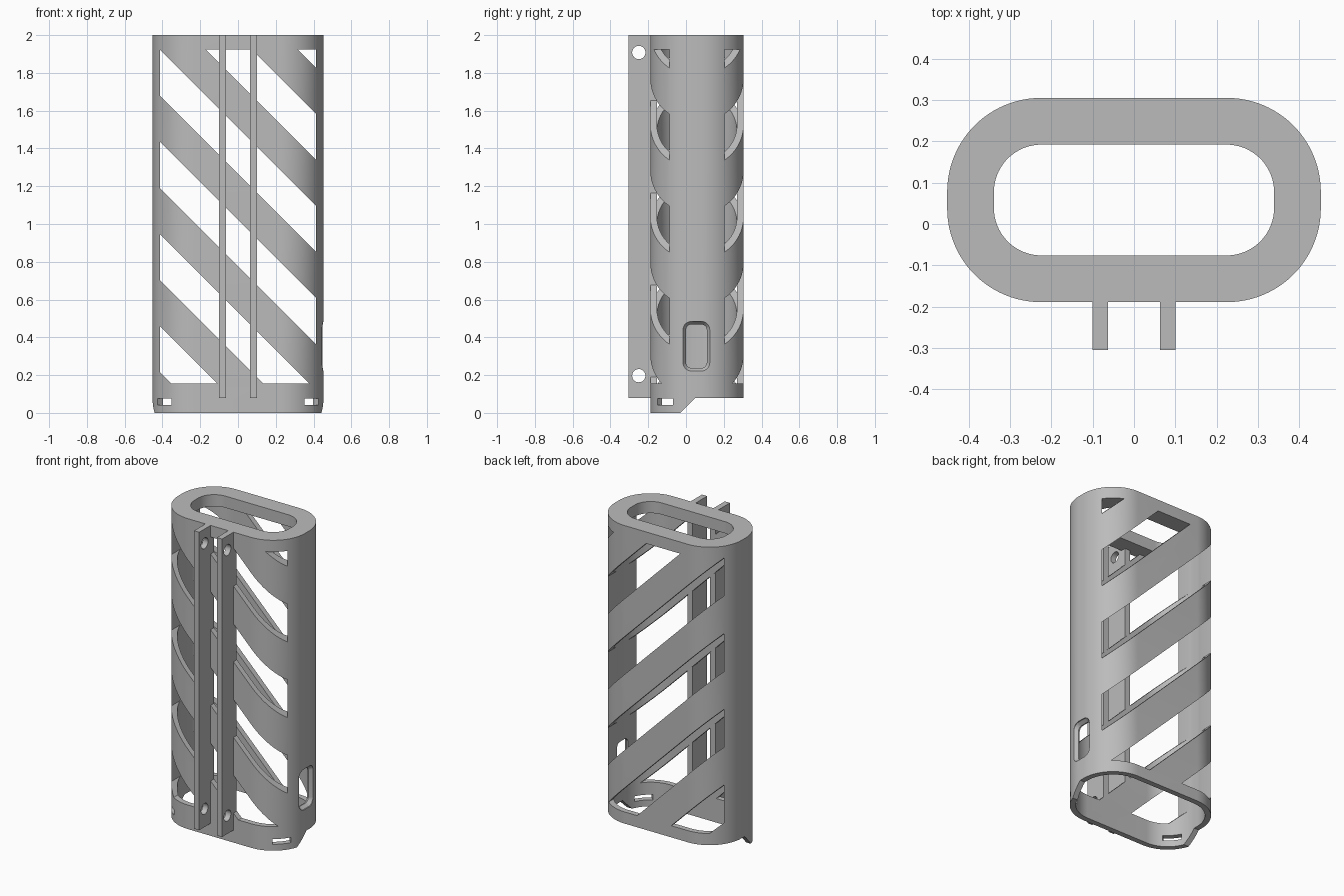
import bpy, bmesh, math
from mathutils import Vector, Matrix

old = bpy.data.objects.get("Cube")
if old:
    bpy.data.objects.remove(old, do_unlink=True)

GREY = (0.5, 0.5, 0.5, 1)
grey = bpy.data.materials.new("plain_grey")
grey.use_nodes = True
grey.diffuse_color = GREY
grey.node_tree.nodes["Principled BSDF"].inputs["Base Color"].default_value = GREY

TOP, SKIRT, MID_Y = 2.0, 0.08, 0.058
HALF_X, HALF_Y, RADIUS, WALL = 0.452, 0.247, 0.227, 0.035


def add_object(name, bm):
    bmesh.ops.recalc_face_normals(bm, faces=bm.faces)
    mesh = bpy.data.meshes.new(name)
    bm.to_mesh(mesh)
    bm.free()
    mesh.materials.append(grey)
    obj = bpy.data.objects.new(name, mesh)
    bpy.context.collection.objects.link(obj)
    return obj


def loft(name, rings):
    """Closed solid through equal-length rings of points."""
    bm = bmesh.new()
    rows = [[bm.verts.new(p) for p in ring] for ring in rings]
    n = len(rows[0])
    for a, b in zip(rows, rows[1:]):
        for i in range(n):
            j = (i + 1) % n
            bm.faces.new((a[i], a[j], b[j], b[i]))
    bm.faces.new(rows[0])
    bm.faces.new(rows[-1])
    return add_object(name, bm)


def rounded(hx, hy, r, steps=24):
    pts = []
    for k, (sx, sy) in enumerate(((1, 1), (-1, 1), (-1, -1), (1, -1))):
        for i in range(steps + 1):
            a = (k + i / steps) * math.pi / 2
            pts.append((sx * (hx - r) + r * math.cos(a), sy * (hy - r) + r * math.sin(a)))
    return pts


def upright(name, hx, hy, r, z0, z1):
    pts = rounded(hx, hy, r)
    return loft(name, [[(x, y + MID_Y, z) for x, y in pts] for z in (z0, z1)])


def along_x(name, pts, x0, x1):
    return loft(name, [[(x, y, z) for y, z in pts] for x in (x0, x1)])


def carve(obj, cutters):
    """Subtract the cutters, keep the result and drop the helpers."""
    for c in cutters:
        c.hide_render = True
        m = obj.modifiers.new(c.name, "BOOLEAN")
        m.operation, m.solver, m.object = "DIFFERENCE", "EXACT", c
    bpy.context.view_layer.update()
    deps = bpy.context.evaluated_depsgraph_get()
    mesh = bpy.data.meshes.new_from_object(obj.evaluated_get(deps))
    obj.modifiers.clear()
    obj.data = mesh
    for c in cutters:
        bpy.data.objects.remove(c, do_unlink=True)
    bpy.ops.object.select_all(action="DESELECT")
    obj.select_set(True)
    bpy.context.view_layer.objects.active = obj
    bpy.ops.object.shade_smooth_by_angle(angle=math.radians(25))


# Diagonal slits, trimmed to a rectangle and cut straight through front and back
def slit_cutter():
    bm = bmesh.new()
    pitch, height = 0.4875, 0.244
    for k in range(-3, 4):
        low = 1.265 + k * pitch
        bm.faces.new([bm.verts.new((x, -0.6, c - x)) for x, c in
                      ((-1, low), (1, low), (1, low + height), (-1, low + height))])
    for co, no in (((0.414, 0, 0), (1, 0, 0)), ((-0.414, 0, 0), (-1, 0, 0)),
                   ((0, 0, 1.925), (0, 0, 1)), ((0, 0, 0.155), (0, 0, -1))):
        bmesh.ops.bisect_plane(bm, geom=bm.verts[:] + bm.edges[:] + bm.faces[:],
                               plane_co=co, plane_no=no, clear_outer=True)
    ext = bmesh.ops.extrude_face_region(bm, geom=bm.faces[:])["geom"]
    bmesh.ops.translate(bm, vec=(0, 1.2, 0),
                        verts=[v for v in ext if isinstance(v, bmesh.types.BMVert)])
    return add_object("slit_cutter", bm)


# Small slots through the front corners of the skirt
def corner_slot(side):
    bm = bmesh.new()
    turn = Matrix.Rotation(-side * math.radians(42), 4, "Z")
    place = Matrix.Translation((side * 0.388, -0.11, 0.058))
    bmesh.ops.create_cube(bm, size=1, matrix=place @ turn @ Matrix.Diagonal((0.16, 0.11, 0.034, 1)))
    return add_object("corner_slot_cutter", bm)


# Side window with a flared rim
def window_cutter():
    rings = []
    for x, grow in ((0.3, 0), (0.424, 0), (0.446, 0.016), (0.5, 0.016)):
        pts = rounded(0.055 + grow, 0.115 + grow, 0.028 + grow, 8)
        rings.append([(x, u + 0.055, v + 0.353) for u, v in pts])
    return loft("window_cutter", rings)


# Hollow body with its top rim
body = upright("body_shell", HALF_X, HALF_Y, RADIUS, 0, TOP)
carve(body, [
    upright("hollow_cutter", HALF_X - WALL, HALF_Y - WALL, RADIUS - WALL, -0.2, 1.925),
    upright("opening_cutter", 0.339, 0.134, 0.115, 1.8, 2.2),
    along_x("back_skirt_cutter", [(-0.05, -0.02), (0.05, SKIRT), (0.5, SKIRT), (0.5, -0.02)], -1, 1),
    slit_cutter(), window_cutter(), corner_slot(1), corner_slot(-1),
])

# Pair of mounting rails down the front, each drilled at top and bottom
for side, name in ((-1, "right_rail"), (1, "left_rail")):
    edges = [(-0.305, SKIRT), (-0.156, SKIRT), (-0.156, TOP), (-0.305, TOP)]
    rail = along_x(name, edges, side * 0.063, side * 0.1)
    holes = []
    for z in (0.197, 1.908):
        circle = [(y - 0.25, h + z) for y, h in rounded(0.035, 0.035, 0.0349, 8)]
        holes.append(along_x("hole_cutter", circle, -0.3, 0.3))
    carve(rail, holes)
